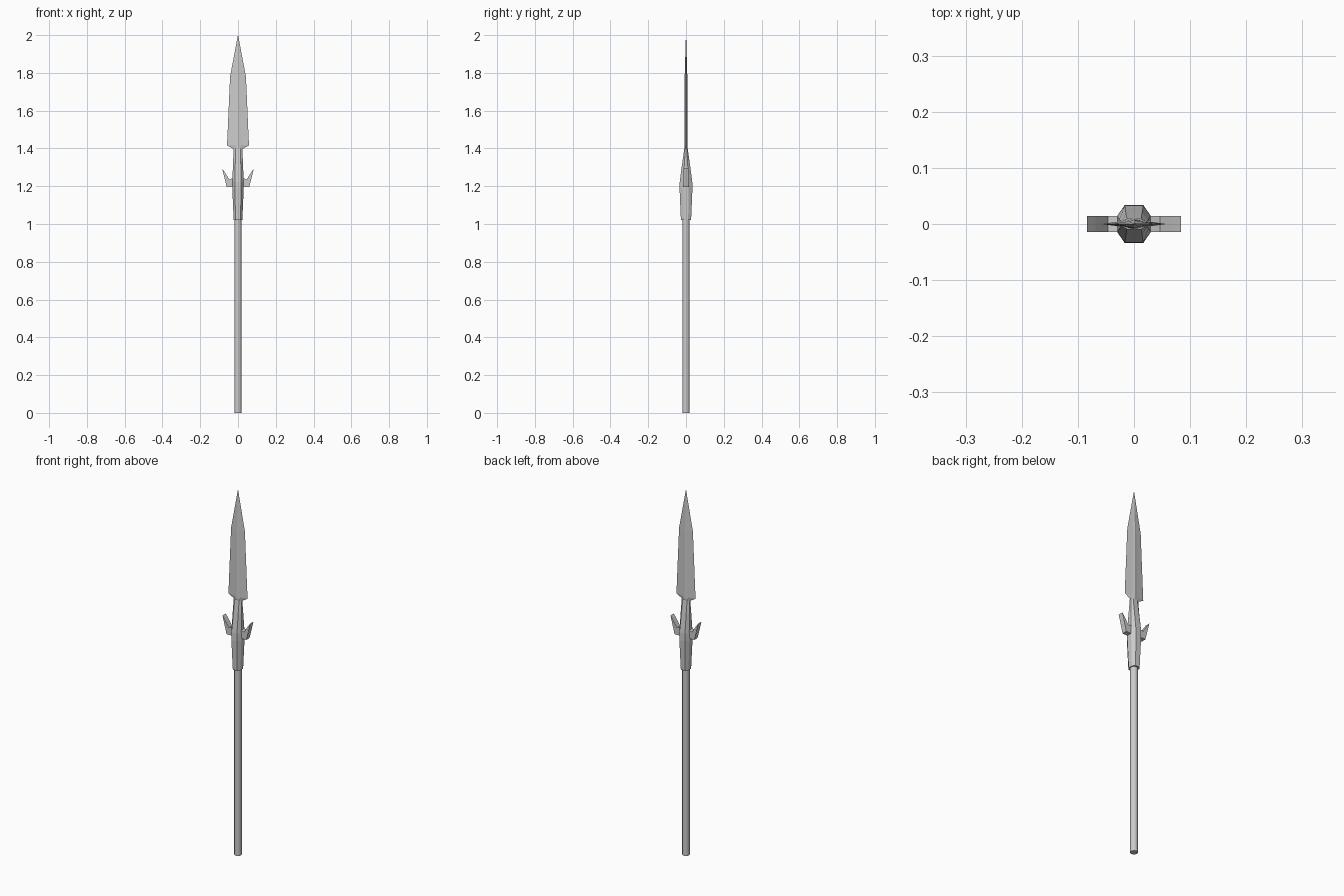
import bpy, bmesh, math

if "Cube" in bpy.data.objects:
    bpy.data.objects.remove(bpy.data.objects["Cube"])


def make_object(name, bm):
    bmesh.ops.recalc_face_normals(bm, faces=bm.faces)
    mesh = bpy.data.meshes.new(name)
    bm.to_mesh(mesh)
    bm.free()
    obj = bpy.data.objects.new(name, mesh)
    bpy.context.collection.objects.link(obj)
    return obj


def loft(name, rings):
    """Skin a stack of equal-length point rings and cap both ends."""
    bm = bmesh.new()
    loops = [[bm.verts.new(p) for p in ring] for ring in rings]
    n = len(loops[0])
    for a, b in zip(loops, loops[1:]):
        for i in range(n):
            j = (i + 1) % n
            bm.faces.new((a[i], a[j], b[j], b[i]))
    bm.faces.new(loops[0])
    bm.faces.new(loops[-1])
    return make_object(name, bm)


def octagon(hx, hy, z):
    """Chamfered rectangle with half widths hx, hy."""
    cx, cy = hx * 0.55, hy * 0.42
    return [(hx, -cy, z), (hx, cy, z), (cx, hy, z), (-cx, hy, z),
            (-hx, cy, z), (-hx, -cy, z), (-cx, -hy, z), (cx, -hy, z)]


def blade_ring(hx, rib, hy, z):
    """Thin hollow-ground diamond with a raised central rib."""
    return [(hx, 0, z), (rib, hy * 0.65, z), (0, hy, z), (-rib, hy * 0.65, z),
            (-hx, 0, z), (-rib, -hy * 0.65, z), (0, -hy, z), (rib, -hy * 0.65, z)]


# Round shaft
bpy.ops.mesh.primitive_cylinder_add(vertices=12, radius=0.019, depth=1.06,
                                    location=(0, 0, 0.53))
shaft = bpy.context.object
shaft.name = "shaft"
bpy.ops.object.shade_smooth_by_angle(angle=math.radians(40))

# Faceted socket, flattening towards the blade
loft("socket", [octagon(hx, hy, z) for hx, hy, z in (
    (0.023, 0.027, 1.02), (0.030, 0.034, 1.185), (0.030, 0.033, 1.225),
    (0.026, 0.019, 1.33), (0.023, 0.009, 1.40))])

# Leaf blade
loft("blade", [blade_ring(*r) for r in (
    (0.021, 0.013, 0.009, 1.385), (0.025, 0.014, 0.009, 1.398),
    (0.058, 0.015, 0.009, 1.416), (0.042, 0.010, 0.007, 1.78),
    (0.0006, 0.0003, 0.0006, 2.0))])

# Upswept side wings
WING = [(0.015, 1.197), (0.060, 1.197), (0.084, 1.293), (0.069, 1.272),
        (0.046, 1.236), (0.015, 1.247)]
for side, label in ((1, "right"), (-1, "left")):
    loft("wing_" + label, [[(side * x, y, z) for x, z in WING]
                           for y in (-0.014, 0.014)])
